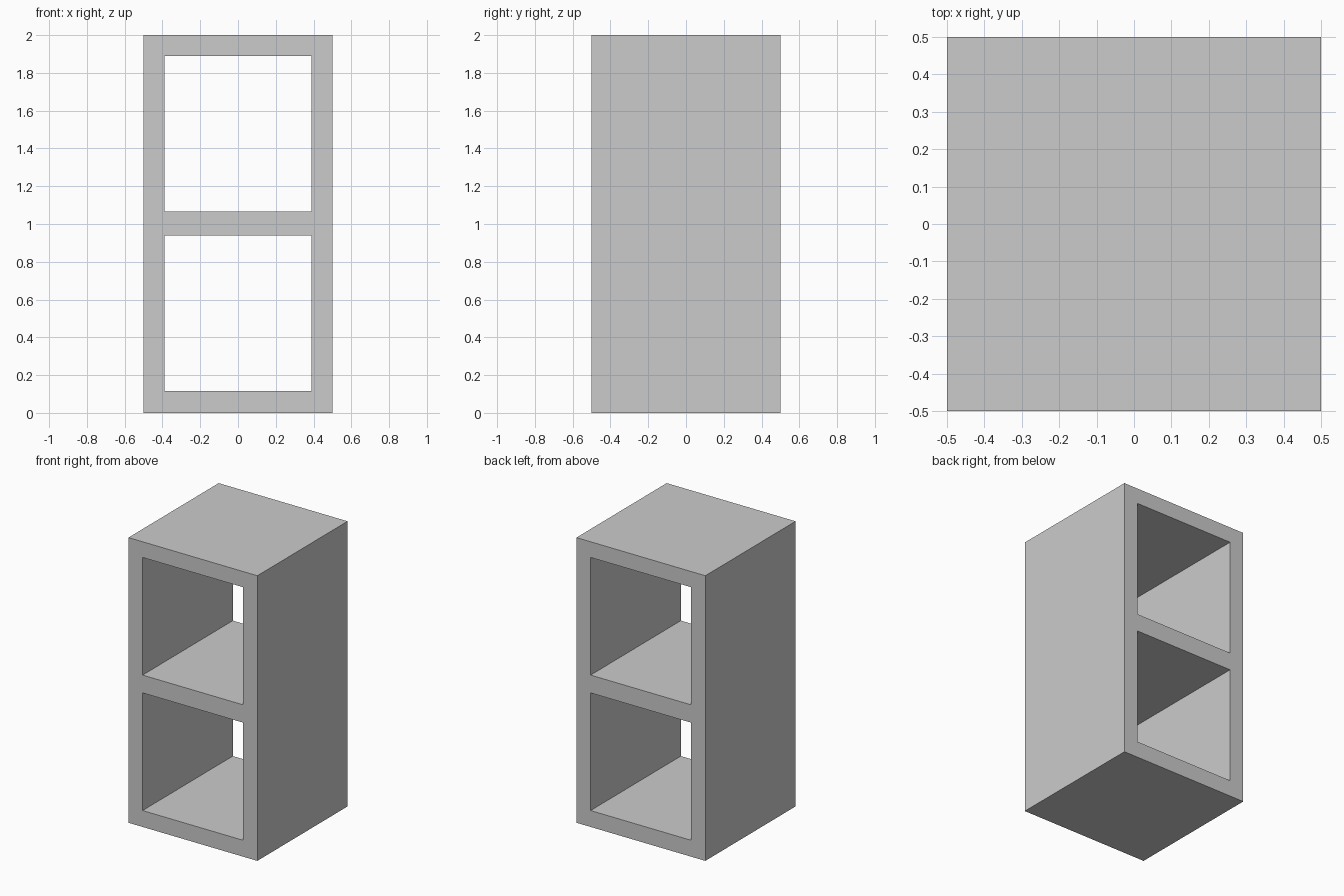
import bpy, bmesh

if "Cube" in bpy.data.objects:
    bpy.data.objects.remove(bpy.data.objects["Cube"])

# Grid lines of the front profile
xs = [-0.5, -0.39, 0.39, 0.5]
zs = [0.0, 0.115, 0.94, 1.065, 1.89, 2.0]
openings = {(1, 1), (1, 3)}

# Front profile: every grid cell except the two openings
bm = bmesh.new()
grid = [[bm.verts.new((x, -0.5, z)) for z in zs] for x in xs]
for i in range(len(xs) - 1):
    for j in range(len(zs) - 1):
        if (i, j) not in openings:
            bm.faces.new((grid[i][j], grid[i + 1][j], grid[i + 1][j + 1], grid[i][j + 1]))

# Extrude through the full depth, keeping the front closed
ext = bmesh.ops.extrude_face_region(bm, geom=bm.faces[:], use_keep_orig=True)
moved = [v for v in ext["geom"] if isinstance(v, bmesh.types.BMVert)]
bmesh.ops.translate(bm, verts=moved, vec=(0, 1, 0))
bmesh.ops.recalc_face_normals(bm, faces=bm.faces[:])

# Open two-bay shelf body
mesh = bpy.data.meshes.new("shelf_frame")
bm.to_mesh(mesh)
bm.free()
bpy.context.collection.objects.link(bpy.data.objects.new("shelf_frame", mesh))
